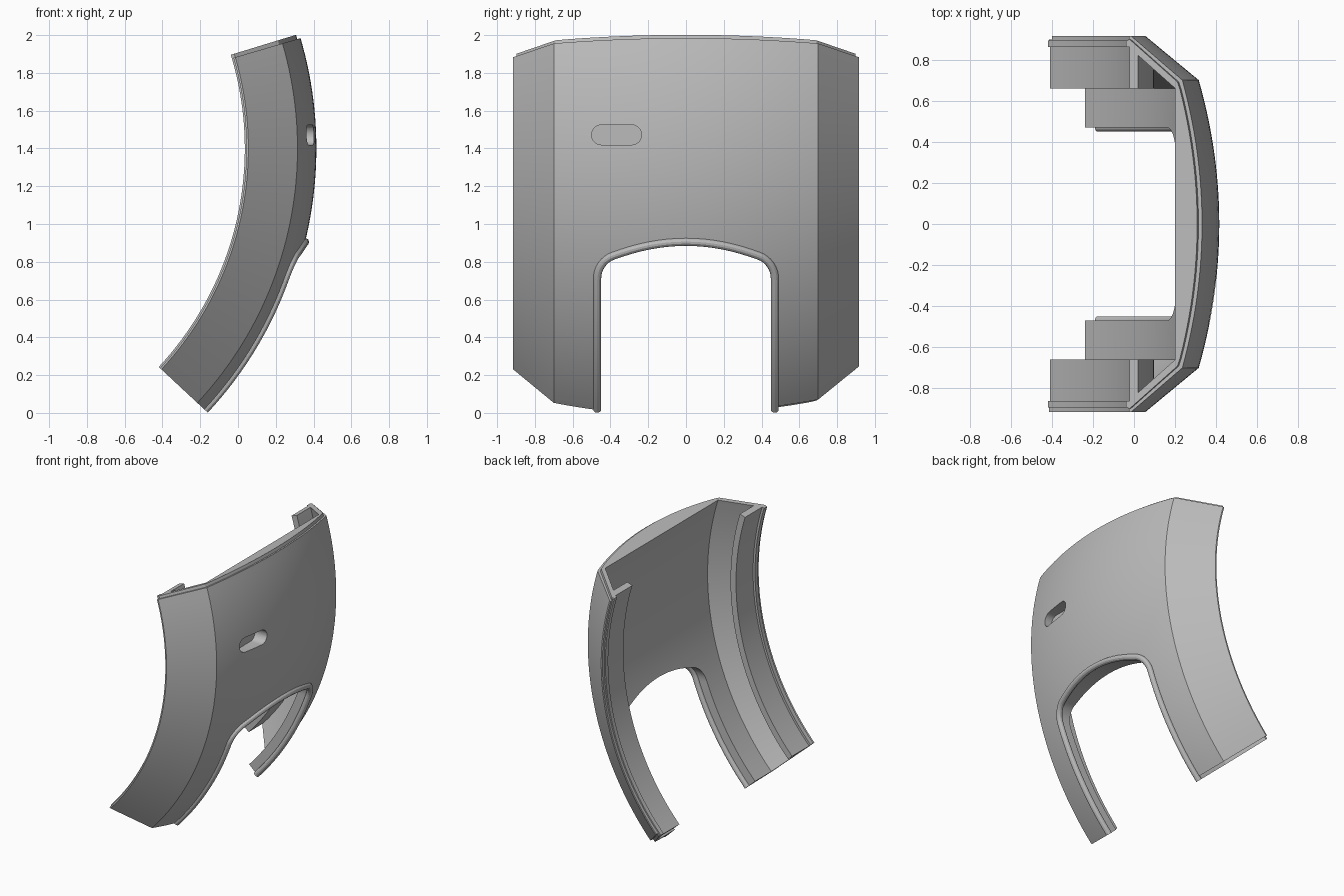
import bpy, bmesh, math

if "Cube" in bpy.data.objects:
    bpy.data.objects.remove(bpy.data.objects["Cube"], do_unlink=True)

# The panel is a profile swept about an axis parallel to y
AXIS_X, AXIS_Z = -1.66, 1.4
BOTTOM, BOTTOM_STEP, TOP_STEP, TOP = -43.0, -42.3, 16.35, 17.0

gray = bpy.data.materials.new("gray_plastic")
gray.use_nodes = True
gray.diffuse_color = (0.5, 0.5, 0.5, 1)
gray.node_tree.nodes["Principled BSDF"].inputs["Base Color"].default_value = (0.5, 0.5, 0.5, 1)


def skin_radius(y):
    return 2.075 - 0.1 * (y / 0.7) ** 2


def half_profile(inset):
    """Points (y, radius) from the crown round the side channel to the inner face."""
    outer = [(0.7 * i / 14, skin_radius(0.7 * i / 14) - inset) for i in range(14)]
    outer += [(0.7 - inset / 2, 1.975 - inset), (0.915 - inset, 1.715)]
    lip = [(0.915 - inset, 1.705), (0.893, 1.705), (0.893, 1.696), (0.86, 1.696), (0.86, 1.712)]
    flange = [(0.66, 1.712), (0.66, 1.757), (0.82, 1.757), (0.66, 1.945)]
    return outer + lip + flange


def make_object(name, bm):
    bmesh.ops.recalc_face_normals(bm, faces=bm.faces)
    mesh = bpy.data.meshes.new(name)
    bm.to_mesh(mesh)
    bm.free()
    obj = bpy.data.objects.new(name, mesh)
    bpy.context.collection.objects.link(obj)
    mesh.materials.append(gray)
    return obj


def sweep(name, back_inset, front_inset, start, end, steps):
    back = half_profile(back_inset)
    front = [(-y, r) for y, r in half_profile(front_inset)]
    crown = [back[0]] if back_inset == front_inset else [back[0], front[0]]
    profile = back[1:] + front[:0:-1] + crown[::-1]
    bm = bmesh.new()
    rings = []
    for s in range(steps + 1):
        a = math.radians(start + (end - start) * s / steps)
        rings.append([bm.verts.new((AXIS_X + r * math.cos(a), y, AXIS_Z + r * math.sin(a)))
                      for y, r in profile])
    n = len(profile)
    for r0, r1 in zip(rings, rings[1:]):
        for i in range(n):
            j = (i + 1) % n
            bm.faces.new((r0[i], r0[j], r1[j], r1[i]))
    bm.faces.new(rings[0])
    bm.faces.new(rings[-1])
    return make_object(name, bm)


def prism(name, outline, x0, x1):
    """Extrude a (y, z) outline along x."""
    bm = bmesh.new()
    face = bm.faces.new([bm.verts.new((x0, y, z)) for y, z in outline])
    moved = bmesh.ops.extrude_face_region(bm, geom=[face])["geom"]
    bmesh.ops.translate(bm, vec=(x1 - x0, 0, 0),
                        verts=[v for v in moved if isinstance(v, bmesh.types.BMVert)])
    return make_object(name, bm)


def select_only(obj):
    bpy.ops.object.select_all(action="DESELECT")
    obj.select_set(True)
    bpy.context.view_layer.objects.active = obj


def cut(obj, cutter):
    select_only(obj)
    mod = obj.modifiers.new("cut", "BOOLEAN")
    mod.operation, mod.solver, mod.object = "DIFFERENCE", "EXACT", cutter
    bpy.ops.object.modifier_apply(modifier=mod.name)


# Arch outline of the lower opening
LEG_Y, CORNER = 0.47, 0.13
leg_start = AXIS_Z + skin_radius(LEG_Y) * math.sin(math.radians(BOTTOM))
half = [(LEG_Y, leg_start + (0.71 - leg_start) * i / 16) for i in range(16)]
for i in range(9):
    a = math.radians(70 * i / 8)
    half.append((0.34 + CORNER * math.cos(a), 0.71 + CORNER * math.sin(a)))
last_y = half[-1][0]
for i in range(1, 9):
    y = last_y * (1 - i / 8)
    half.append((y, 0.905 - 0.5 * y * y))
arch = half + [(-y, z) for y, z in half[-2::-1]]

# Panel: main shell, top tongue, bottom end with a stepped back leg
shell = sweep("panel_shell", 0, 0, BOTTOM_STEP, TOP_STEP, 44)
tongue = sweep("top_tongue", 0.018, 0.018, TOP_STEP, TOP, 1)
ends = sweep("leg_ends", 0.018, 0, BOTTOM, BOTTOM_STEP, 1)

# Lower opening
opening = prism("opening_cutter", [(LEG_Y, -0.5)] + arch + [(-LEG_Y, -0.5)], -1, 1)
cut(shell, opening)
cut(ends, opening)

# Blind slot with round ends
slot_outline = []
for cy, a0 in ((-0.288, -90), (-0.447, 90)):
    for i in range(13):
        a = math.radians(a0 + 15 * i)
        slot_outline.append((cy + 0.053 * math.cos(a), 1.472 + 0.053 * math.sin(a)))
slot = prism("slot_cutter", slot_outline, 0.305, 0.6)
cut(shell, slot)
for cutter in (opening, slot):
    bpy.data.objects.remove(cutter, do_unlink=True)

# Round bead along the opening
curve = bpy.data.curves.new("opening_bead", "CURVE")
curve.dimensions = "3D"
curve.bevel_depth, curve.bevel_resolution, curve.use_fill_caps = 0.021, 4, True
spline = curve.splines.new("POLY")
spline.points.add(len(arch) - 1)
for p, (y, z) in zip(spline.points, arch):
    x = AXIS_X + math.sqrt(skin_radius(y) ** 2 - (z - AXIS_Z) ** 2)
    p.co = (x, y, z, 1)
bead = bpy.data.objects.new("opening_bead", curve)
bpy.context.collection.objects.link(bead)
curve.materials.append(gray)
select_only(bead)
bpy.ops.object.convert(target="MESH")

for obj in (shell, tongue, ends, bpy.context.view_layer.objects.active):
    select_only(obj)
    bpy.ops.object.shade_smooth_by_angle(angle=math.radians(28))
